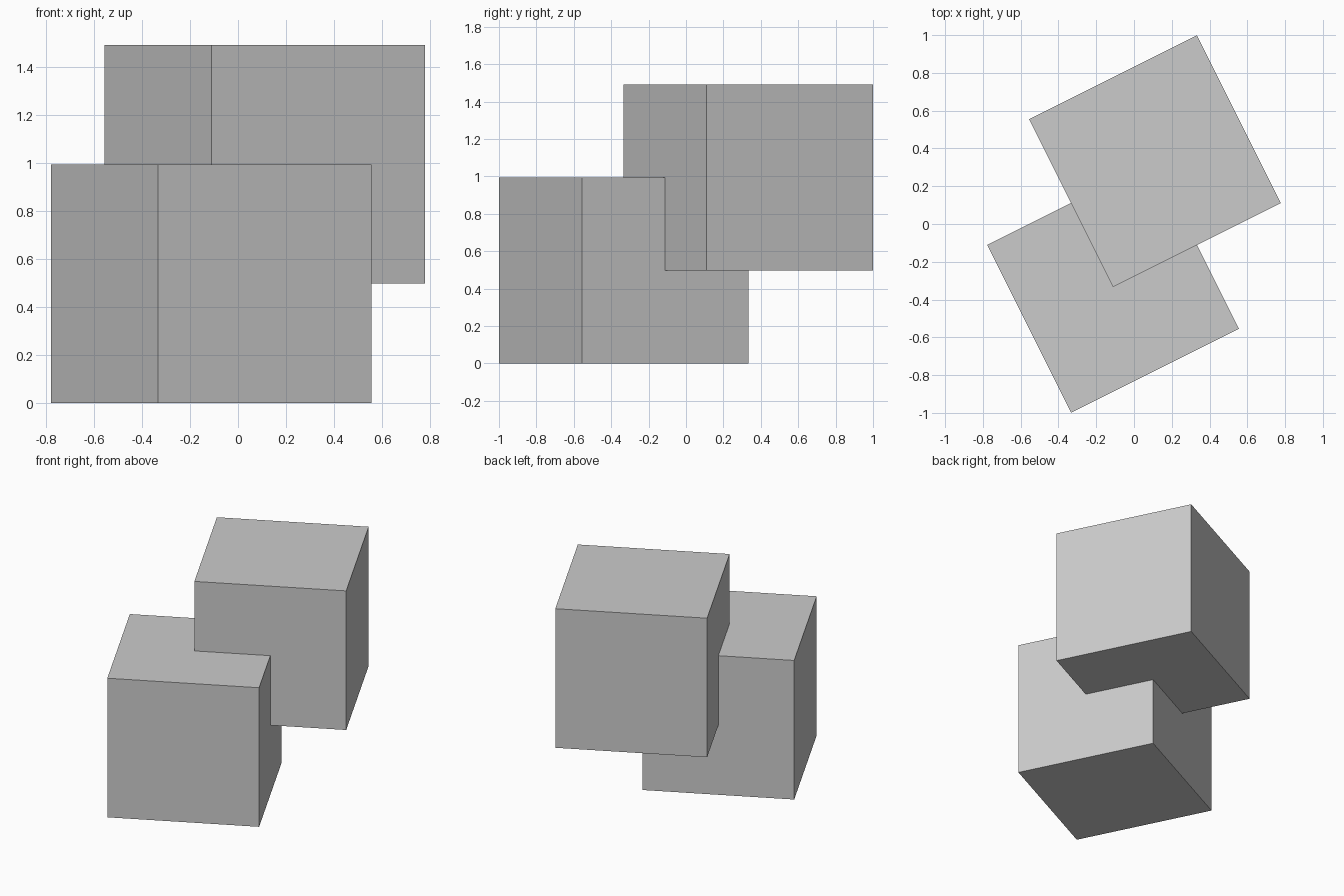
import bpy
import math

if "Cube" in bpy.data.objects:
    bpy.data.objects.remove(bpy.data.objects["Cube"])

SIZE = 0.9938               # edge length of each cube
TURN = math.atan2(1, 2)     # both cubes share the same turn about z

grey = bpy.data.materials.new("light_grey")
grey.diffuse_color = (0.6, 0.6, 0.6, 1)
grey.use_nodes = True
grey.node_tree.nodes["Principled BSDF"].inputs["Base Color"].default_value = grey.diffuse_color


def cube(name, x, y, bottom):
    bpy.ops.mesh.primitive_cube_add(
        size=SIZE, location=(x, y, bottom + SIZE / 2), rotation=(0, 0, TURN))
    ob = bpy.context.object
    ob.name = name
    ob.data.materials.append(grey)
    return ob


# Two equal cubes, the upper one overlapping a corner of the lower one
cube("lower_cube", -0.111, -0.333, 0)
cube("upper_cube", 0.111, 0.333, SIZE / 2)
